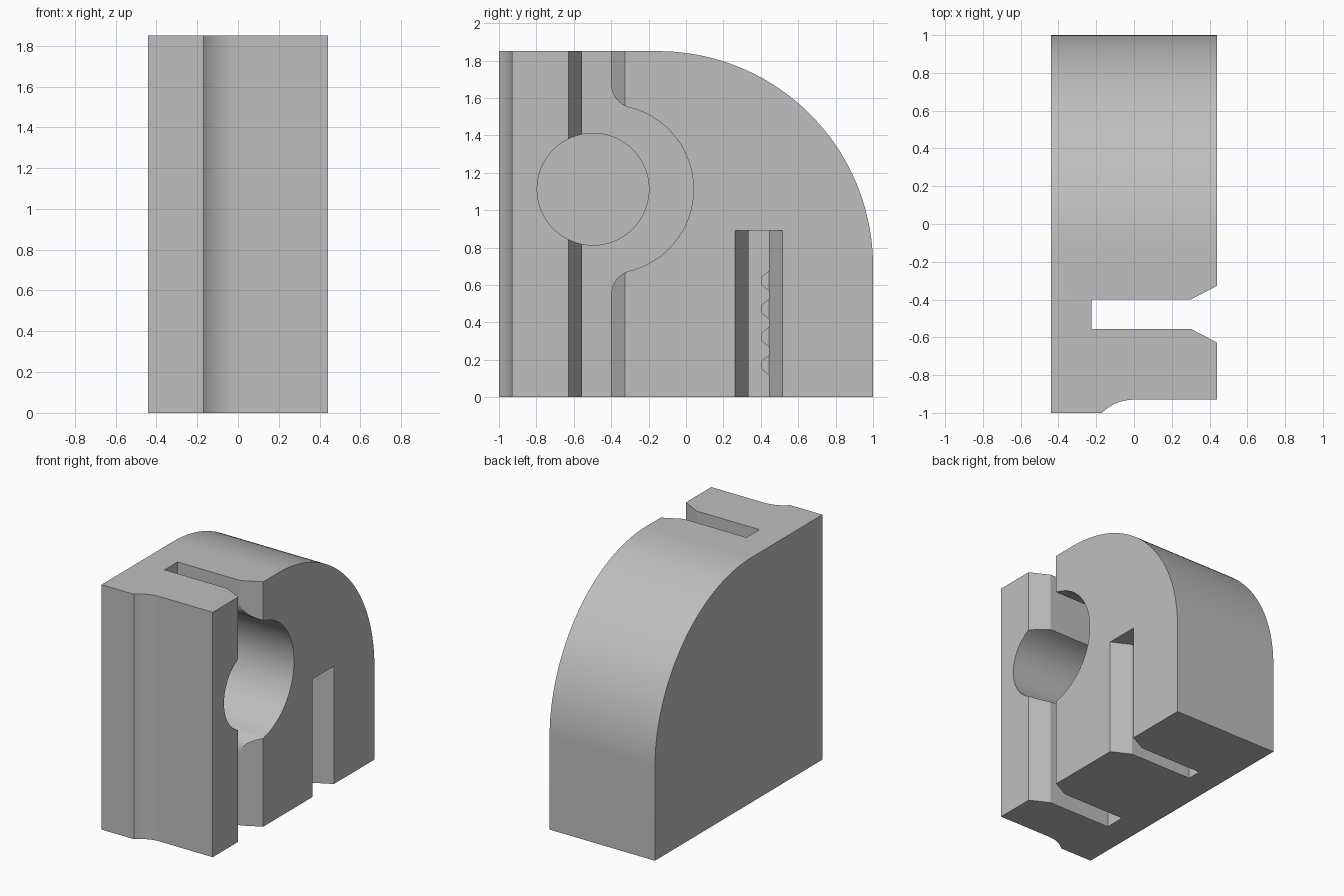
import bpy, bmesh
from math import sin, cos, pi, atan2, radians, sqrt
from mathutils import Vector

cube = bpy.data.objects.get("Cube")
if cube:
    bpy.data.objects.remove(cube)

HALF = 0.44      # half width
HEIGHT = 1.85
FLOOR = -0.225   # depth reached by the slots
MOUTH = 0.30     # where slot chamfers begin

grey = bpy.data.materials.new("plain_grey")
grey.use_nodes = True
grey.diffuse_color = (0.52, 0.52, 0.52, 1)
grey.node_tree.nodes["Principled BSDF"].inputs["Base Color"].default_value = grey.diffuse_color


def arc(cx, cy, r, a0, a1, n):
    steps = [a0 + (a1 - a0) * i / n for i in range(n + 1)]
    return [(cx + r * cos(a), cy + r * sin(a)) for a in steps]


def prism(name, groups, axis, lo, hi):
    """Extrude profiles along x (points are y, z) or along z (points are x, y)."""
    bm = bmesh.new()
    for pts in groups:
        place = (lambda p: (lo, p[0], p[1])) if axis == "x" else (lambda p: (p[0], p[1], lo))
        face = bm.faces.new([bm.verts.new(place(p)) for p in pts])
        out = bmesh.ops.extrude_face_region(bm, geom=[face])
        move = Vector((hi - lo, 0, 0)) if axis == "x" else Vector((0, 0, hi - lo))
        verts = [g for g in out["geom"] if isinstance(g, bmesh.types.BMVert)]
        bmesh.ops.translate(bm, vec=move, verts=verts)
    bmesh.ops.recalc_face_normals(bm, faces=bm.faces)
    mesh = bpy.data.meshes.new(name)
    bm.to_mesh(mesh)
    bm.free()
    mesh.materials.append(grey)
    obj = bpy.data.objects.new(name, mesh)
    bpy.context.collection.objects.link(obj)
    return obj


def activate(obj):
    bpy.ops.object.select_all(action="DESELECT")
    obj.select_set(True)
    bpy.context.view_layer.objects.active = obj


def cut(target, cutter):
    activate(target)
    mod = target.modifiers.new("cut", "BOOLEAN")
    mod.operation = "DIFFERENCE"
    mod.solver = "EXACT"
    mod.object = cutter
    bpy.ops.object.modifier_apply(modifier=mod.name)
    bpy.data.objects.remove(cutter)


def slot(name, y0, y1, flare, lo, hi):
    """Vertical slot open to +x with a flared mouth."""
    extra = 0.1
    wide = flare * (HALF + extra - MOUTH) / (HALF - MOUTH)
    end = HALF + extra
    pts = [(FLOOR, y0), (MOUTH, y0), (end, y0 - wide), (end, y1 + wide), (MOUTH, y1), (FLOOR, y1)]
    return prism(name, [pts], "z", lo, hi)


# Main block with a rounded upper back
R = 1.15
side = [(-1, 0), (1, 0)] + arc(1 - R, HEIGHT - R, R, 0, pi / 2, 48) + [(-1, HEIGHT)]
body = prism("main_block", [side], "x", -HALF, HALF)

# Stepped front face with a concave sweep
sweep_r = 0.241
start = atan2(sqrt(sweep_r ** 2 - 0.17 ** 2), -0.17)
step = arc(0, -0.93 - sweep_r, sweep_r, start, pi / 2, 12)
step += [(0.6, -0.93), (0.6, -1.1), (-0.17, -1.1)]
cut(body, prism("front_step_cutter", [step], "z", -0.1, 2))

# Full-height slot
cut(body, slot("tall_slot_cutter", -0.555, -0.40, 0.073, -0.1, 2))

# Round recess blended into the back wall of the slot
cy, cz, big, fil = -0.41, 1.112, 0.45, 0.13
fy = -0.40 + fil
dz = sqrt((big + fil) ** 2 - (fy - cy) ** 2)
tip = atan2(dz, fy - cy)
upper = arc(fy, cz + dz, fil, pi, tip + pi, 12)
lower = [(y, 2 * cz - z) for y, z in reversed(upper)]
rim = arc(cy, cz, big, tip, -tip, 48)
recess = [(-0.48, cz + dz)] + upper + rim[1:-1] + lower + [(-0.48, cz - dz)]
cut(body, prism("recess_cutter", [recess], "x", FLOOR, 0.6))

# Round bore through the front wall, sunk below the slot floor
bore = arc(-0.497, cz, 0.299, 0, 2 * pi, 64)[:-1]
cut(body, prism("bore_cutter", [bore], "x", -0.32, 0.6))

# Short slot from the bottom
cut(body, slot("short_slot_cutter", 0.335, 0.445, 0.072, -0.1, 0.89))

activate(body)
bpy.ops.object.shade_smooth_by_angle(angle=radians(25))

# Row of teeth on the short slot's rear wall
teeth = []
for i in range(4):
    z = 0.172 + 0.15 * i
    teeth.append([(0.45, z - 0.06), (0.445, z - 0.055), (0.405, z - 0.022),
                  (0.405, z + 0.022), (0.445, z + 0.055), (0.45, z + 0.06)])
prism("slot_teeth", teeth, "x", FLOOR - 0.005, MOUTH)
